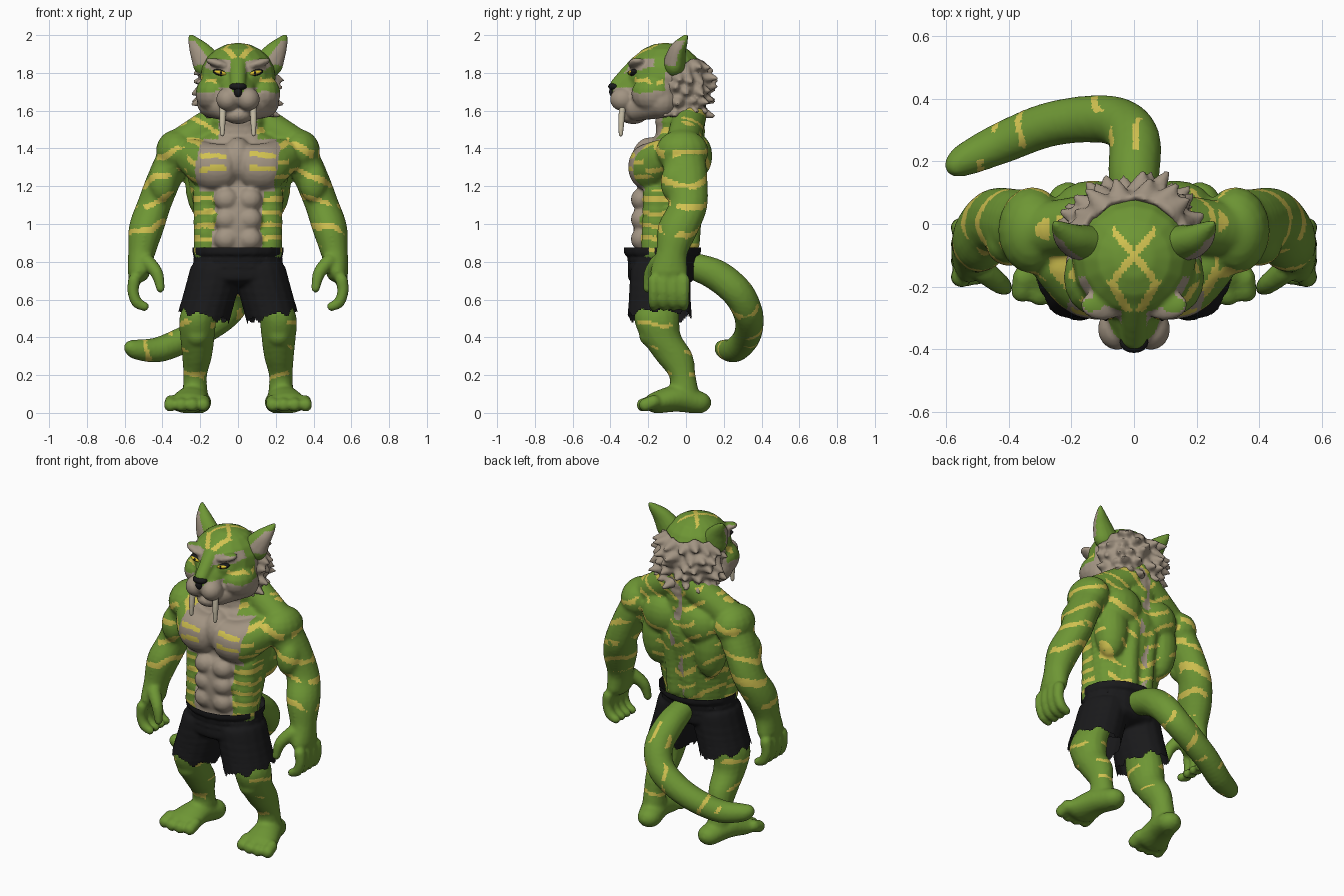
import bpy, bmesh, math, random
from mathutils import Vector, Matrix, noise

random.seed(4)
if "Cube" in bpy.data.objects:
    bpy.data.objects.remove(bpy.data.objects["Cube"])

COLOURS = {
    "green fur": (0.155, 0.305, 0.035), "yellow stripe": (0.64, 0.54, 0.08),
    "tan fur": (0.36, 0.295, 0.225), "black cloth": (0.01, 0.01, 0.011),
    "ivory": (0.6, 0.54, 0.4), "amber eye": (0.75, 0.55, 0.03),
}
MATS = []
for mat_name, rgb in COLOURS.items():
    m = bpy.data.materials.new(mat_name)
    m.use_nodes = True
    m.diffuse_color = (*rgb, 1)
    m.node_tree.nodes["Principled BSDF"].inputs["Base Color"].default_value = (*rgb, 1)
    MATS.append(m)
GREEN, YELLOW, TAN, BLACK, IVORY, AMBER = range(6)


def template(op, **size):
    """Points and faces of one primitive, to be stamped many times."""
    bm = bmesh.new()
    op(bm, **size)
    bm.verts.index_update()
    shape = [v.co.copy() for v in bm.verts], [[v.index for v in f.verts] for f in bm.faces]
    bm.free()
    return shape


SPHERE = template(bmesh.ops.create_uvsphere, u_segments=16, v_segments=10, radius=1)
CONE = template(bmesh.ops.create_cone, cap_ends=True, segments=12, radius1=1, radius2=0.15, depth=1)


class Clay:
    """Overlapping shapes gathered for one skin."""

    def __init__(self):
        self.verts, self.faces = [], []

    def stamp(self, shape, mat):
        n = len(self.verts)
        self.verts += [mat @ co for co in shape[0]]
        self.faces += [[i + n for i in f] for f in shape[1]]

    def ball(self, p, r, roll=0, mirror=True):
        """Ellipsoid, repeated across the middle when it is off centre."""
        for s in ((1, -1) if mirror and p[0] else (1,)):
            self.stamp(SPHERE, Matrix.Translation((s * p[0], p[1], p[2]))
                       @ Matrix.Rotation(s * roll, 4, 'Y') @ Matrix.Diagonal((*r, 1)))

    def chain(self, pts, steps=6, mirror=True):
        """Smooth limb through points (x, y, z, rx[, ry[, rz]])."""
        pts = [(*p, *[p[-1]] * (6 - len(p))) for p in pts]
        self.ball(pts[-1][:3], pts[-1][3:], mirror=mirror)
        pts = [pts[0]] + pts + [pts[-1]]
        for a, b, c, d in zip(pts, pts[1:], pts[2:], pts[3:]):
            for i in range(steps):
                t = i / steps
                v = [0.5 * (2 * q + (r - p) * t + (2 * p - 5 * q + 4 * r - s) * t * t
                            + (3 * q - p - 3 * r + s) * t ** 3) for p, q, r, s in zip(a, b, c, d)]
                self.ball(v[:3], v[3:], mirror=mirror)

    def tuft(self, base, tip, width, thick):
        """Flattened cone from base to tip."""
        axis = tip - base
        z = axis.normalized()
        x = (Vector((0, 0, 1)) - z * z.z).normalized()
        rot = Matrix((x, z.cross(x), z)).transposed().to_4x4()
        self.stamp(CONE, Matrix.Translation(base + axis / 2) @ rot
                   @ Matrix.Diagonal((width, thick, axis.length, 1)))

    def finish(self, name, paint, voxel=0.011, smooth=2, trim=None):
        """Fuse the shapes into one skin, then colour its faces."""
        me = bpy.data.meshes.new(name)
        me.from_pydata(self.verts, [], self.faces)
        ob = bpy.data.objects.new(name, me)
        bpy.context.collection.objects.link(ob)
        if voxel:
            mod = ob.modifiers.new("fuse", 'REMESH')
            mod.mode, mod.voxel_size = 'VOXEL', voxel
            mod = ob.modifiers.new("soften", 'SMOOTH')
            mod.factor, mod.iterations = 0.5, smooth
            dg = bpy.context.evaluated_depsgraph_get()
            me = bpy.data.meshes.new_from_object(ob.evaluated_get(dg))
            ob.modifiers.clear()
            ob.data = me
        bm = bmesh.new()
        bm.from_mesh(me)
        if trim:
            trim(bm)
        bm.normal_update()
        for m in MATS:
            me.materials.append(m)
        for f in bm.faces:
            f.smooth = True
            f.material_index = paint if isinstance(paint, int) else paint(f.calc_center_median(), f.normal)
        bm.to_mesh(me)
        bm.free()


# Body: torso, neck and muscles
c = Clay()
c.chain([(0, -.12, .78, .2, .15, .06), (0, -.1, .95, .225, .155, .06), (0, -.075, 1.15, .25, .165, .06),
         (0, -.06, 1.3, .275, .175, .07), (0, -.05, 1.43, .23, .135, .07)])
c.chain([(0, -.03, 1.42, .17, .13, .08), (0, -.03, 1.66, .14, .14, .08)])
c.chain([(.07, .02, 1.57, .09), (.18, 0, 1.5, .09), (.3, -.02, 1.42, .09)])
c.chain([(.07, -.205, 1.305, .075, .1, .12), (.15, -.19, 1.305, .11, .11, .125), (.23, -.12, 1.35, .1, .1, .1)])
c.ball((0, -.19, 1.34), (.08, .1, .12))
c.ball((.18, .01, 1.22), (.1, .1, .2))
c.ball((.13, .055, 1.36), (.125, .085, .12))
c.chain([(.055, .02, .9, .055), (.06, .04, 1.1, .05), (.06, .06, 1.25, .05)])
c.ball((0, -.22, 1.0), (.11, .06, .2))
for z in (1.13, 1.025, .92):
    c.ball((.062, -.238, z), (.066, .055, .06))
c.chain([(.165, -.15, 1.16, .075, .08), (.165, -.16, .86, .07, .08)])
# Arms and hands
c.ball((.325, -.02, 1.385), (.11, .14, .115))
c.chain([(.32, -.02, 1.38, .1, .12, .08), (.385, 0, 1.25, .095, .115, .07), (.445, .01, 1.1, .092, .105, .07),
         (.485, -.04, .98, .094, .11, .07), (.51, -.075, .85, .073, .085, .06),
         (.525, -.09, .75, .06, .1, .06)])
c.ball((.4, -.06, 1.22), (.075, .075, .11))
for i in range(4):
    y = -.17 + i * .053
    c.chain([(.55, y, .7, .034), (.555, y, .64, .031), (.535, y, .585, .03), (.495, y, .563, .025)], 4)
c.chain([(.48, -.15, .8, .04), (.43, -.19, .74, .034), (.41, -.205, .66, .024)], 5)
# Legs and feet
c.chain([(.12, -.13, .74, .1, .12, .05), (.18, -.145, .6, .09, .115, .05), (.212, -.155, .5, .1, .122, .05),
         (.215, -.13, .4, .092, .107, .05), (.217, -.065, .3, .08, .102, .05),
         (.227, -.02, .2, .064, .072, .04), (.227, -.01, .1, .068, .08, .05)])
c.ball((.215, -.19, .415), (.065, .06, .065))
c.chain([(.21, .06, .055, .07, .075, .06), (.24, -.05, .075, .085, .08, .07),
         (.262, -.15, .055, .107, .07, .058)], 5)
for i in range(4):
    c.chain([(.182 + i * .057, -.17, .06, .036), (.184 + i * .058, -.215 - .012 * (i in (1, 2)), .042, .036)], 4)


def flat_sole(bm):
    for v in bm.verts:
        v.co.z = max(v.co.z, 0)


def body_colour(p, n):
    x, y, z = abs(p.x), p.y, p.z
    wob, mask = noise.noise(p * 7) * .04, noise.noise(p * 8 + Vector((3, 5, 1)))
    if z < .62 and x < .4:
        return YELLOW if z > .16 and (z + wob - .04) % .14 < .024 and mask > -.05 else GREEN
    if x > .27 + max(0, 1.2 - z) * .36:
        return YELLOW if z > .88 and (z + .35 * x + wob) % .125 < .034 and mask > -.2 else GREEN
    if y < -.09:
        if z > 1.17:
            if .06 < x < .2 and min(abs(z - 1.365 + wob / 2), abs(z - 1.295 + wob / 2)) < .014:
                return YELLOW
            if x < (.2 + wob if z < 1.45 else .1):
                return TAN
            return YELLOW if (z - .3 * x + wob) % .09 < .025 else GREEN
        if x < .125 + wob:
            return TAN
        return YELLOW if (z + wob / 2) % .07 < .025 and x < .25 else GREEN
    if y > .02 and x < .035 and mask > .2:
        return TAN
    return YELLOW if (z - .6 * x + wob) % .1 < .027 and mask > -.05 else GREEN


c.finish("body", body_colour, smooth=4, trim=flat_sole)

# Tail
c = Clay()
c.chain([(.0, .03, .78, .07), (.0, .16, .73, .083), (0, .27, .64, .084), (-.05, .325, .54, .08),
         (-.15, .335, .46, .076), (-.28, .315, .39, .072), (-.42, .26, .335, .067),
         (-.53, .21, .335, .054), (-.565, .19, .345, .04)], mirror=False)
c.finish("tail", lambda p, n: YELLOW if p.x > -.55 and (p.x + noise.noise(p * 8) * .05) % .12 < .026
         and noise.noise(p * 9) > (-.08 if p.x < -.3 else .12) else GREEN)

# Shorts with waistband and ragged hems
c = Clay()
c.chain([(0, -.125, .9, .232, .19, .06), (0, -.13, .72, .25, .18, .06)])
c.chain([(0, -.125, .84, .242, .205, .02), (0, -.125, .9, .242, .205, .02)])
c.chain([(.115, -.135, .76, .14, .16, .06), (.145, -.138, .64, .143, .165, .05),
         (.19, -.14, .48, .145, .175, .05)], 10)


def ragged_hem(bm):
    gone = []
    for f in bm.faces:
        p = f.calc_center_median()
        a = math.atan2(p.y + .14, abs(p.x) - .19)
        hem = .475 + .22 * abs(p.x) + .012 * math.sin(a * 7) + .006 * math.sin(a * 13)
        if p.z < hem or p.z > .875:
            gone.append(f)
    bmesh.ops.delete(bm, geom=gone, context='FACES')


c.finish("shorts", BLACK, trim=ragged_hem)

# Head with brow, muzzle, jaw and cheeks
c = Clay()
c.ball((0, -.11, 1.775), (.2, .205, .185))
c.chain([(0, -.24, 1.72, .105), (0, -.32, 1.69, .075)])
c.chain([(0, -.24, 1.84, .06), (0, -.3, 1.795, .048), (0, -.36, 1.735, .042)])
c.ball((.054, -.335, 1.66), (.062, .068, .062))
c.ball((0, -.28, 1.575), (.075, .075, .046))
c.chain([(.06, -.26, 1.61, .065), (.13, -.13, 1.65, .09)])
c.ball((.13, -.17, 1.69), (.095, .12, .1))
c.ball((.1, -.258, 1.848), (.075, .05, .024), roll=-.3)


def head_colour(p, n):
    x, y, z = abs(p.x), p.y, p.z
    wob = noise.noise(p * 12) * .015
    if n.z > .3 and z > 1.875:
        cross = abs(x - abs(y + .1) * .85) < .015 and x < .068
        streak = abs(x - .07 - (y + .19) * .57) < .015 and -.28 < y < -.18
        return YELLOW if cross or streak else GREEN
    if y < -.17 and .04 < x < .185 and 1.815 < z - .2 * (x - .1) + wob < 1.872:
        return TAN
    if x < .035 and z > 1.7 and y < -.25:
        return GREEN
    if z < 1.7 + wob or (y > -.11 and z < 1.81 + wob) or (y < -.25 and x < .1 and z < 1.722):
        return TAN
    if x > .11 and y < -.12 and abs(z - 1.765 + wob * 2) < .014 and noise.noise(p * 14) > -.05:
        return YELLOW
    return GREEN


c.finish("head", head_colour, voxel=.009)

# Ears with pale insides
c = Clay()
c.chain([(.16, -.06, 1.85, .08, .058, .075), (.198, -.045, 1.915, .058, .045, .05),
         (.235, -.015, 1.965, .028, .024, .03), (.252, .002, 1.995, .01)], 8)
c.finish("ears", lambda p, n: TAN if n.dot(Vector((math.copysign(.78, p.x), -.62, 0))) > .62
         and 1.84 < p.z < 1.97 else GREEN, voxel=.008, smooth=1)

# Mane: rows of shaggy tufts from cheek to cheek round the back
c = Clay()
c.ball((0, -.03, 1.72), (.205, .145, .13))
for row, size in enumerate((.86, 1, 1.02, .95, .8)):
    for i in range(11):
        a = math.radians(-36 + i * 24 + 9 * (row % 2) + random.uniform(-6, 6))
        d = Vector((math.cos(a) * .2, math.sin(a) * .14, 0)) * size
        base = Vector((0, -.03, 1.83 - row * .056 + random.uniform(-.012, .012))) + d * .82
        sweep = Vector((random.uniform(-.02, .02), .012, random.uniform(-.05, 0)))
        c.tuft(base, base + d.normalized() * random.uniform(.065, .09) + sweep, .045, .05)
c.finish("mane", TAN, voxel=.011, smooth=1)

# Nose, fangs and eyes
c = Clay()
c.ball((0, -.378, 1.728), (.046, .034, .022))
c.ball((0, -.385, 1.7), (.022, .022, .03))
c.finish("nose", BLACK, voxel=0)
c = Clay()
c.chain([(.08, -.335, 1.63, .018), (.082, -.342, 1.55, .0175), (.083, -.345, 1.475, .012)], 12)
c.finish("fangs", IVORY, voxel=.006)
for name, size, y, colour in (("eye_rims", (.045, .025, .017), -.277, BLACK), ("eyes", (.038, .024, .0125), -.283, AMBER),
                              ("pupils", (.007, .008, .009), -.302, BLACK)):
    c = Clay()
    c.ball((.09, y, 1.8), size, roll=-.25)
    c.finish(name, colour, voxel=0)
